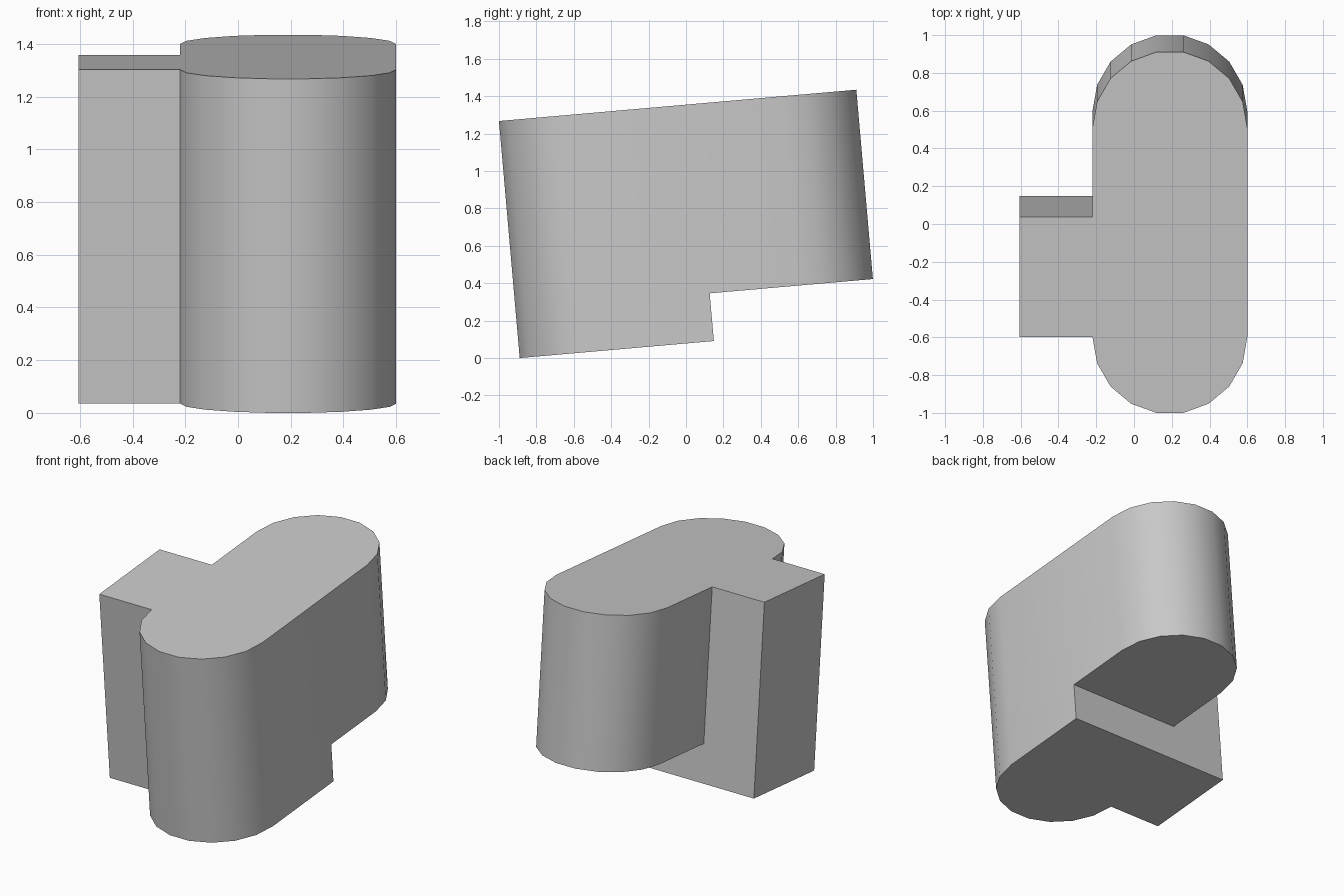
import bpy, bmesh, math
from mathutils import Matrix

cube = bpy.data.objects.get("Cube")
if cube:
    bpy.data.objects.remove(cube, do_unlink=True)

TILT = math.radians(5)
LENGTH, HEIGHT, RADIUS, MID_X = 1.918, 1.272, 0.41, 0.19
STEP_Y, STEP_Z = 1.042, 0.256      # where the underside is cut away
BLOCK_X = -0.605
SEGMENTS = 9

grey = bpy.data.materials.new("light grey")
grey.use_nodes = True
colour = (0.58, 0.58, 0.58, 1)
grey.diffuse_color = colour
grey.node_tree.nodes["Principled BSDF"].inputs["Base Color"].default_value = colour


def prism(name, outline, bottom, top):
    """Extrude a flat outline straight up into a solid."""
    bm = bmesh.new()
    face = bm.faces.new([bm.verts.new((x, y, bottom)) for x, y in outline])
    new = bmesh.ops.extrude_face_region(bm, geom=[face], use_keep_orig=True)["geom"]
    verts = [v for v in new if isinstance(v, bmesh.types.BMVert)]
    bmesh.ops.translate(bm, verts=verts, vec=(0, 0, top - bottom))
    bmesh.ops.recalc_face_normals(bm, faces=bm.faces)
    mesh = bpy.data.meshes.new(name)
    bm.to_mesh(mesh)
    bm.free()
    mesh.materials.append(grey)
    obj = bpy.data.objects.new(name, mesh)
    bpy.context.collection.objects.link(obj)
    return obj


def half_round(centre_y, start):
    """Points of a half circle, counter-clockwise from the start angle."""
    return [(MID_X + RADIUS * math.cos(a), centre_y + RADIUS * math.sin(a))
            for a in (start + math.pi * i / SEGMENTS for i in range(SEGMENTS + 1))]


# Rounded slab with a square block on its right side
inset = RADIUS * math.cos(math.pi / SEGMENTS / 2)
outline = half_round(inset, math.pi) + half_round(LENGTH - inset, 0)
outline += [(MID_X - RADIUS, STEP_Y), (BLOCK_X, STEP_Y), (BLOCK_X, inset)]
body = prism("stepped_body", outline, 0, HEIGHT)

# Cut away the underside behind the block
cutter = prism("step_cutter", [(-1, STEP_Y), (1, STEP_Y), (1, 3), (-1, 3)], -1, STEP_Z)
cutter.hide_render = True
cut = body.modifiers.new("step", "BOOLEAN")
cut.operation, cut.solver, cut.object = "DIFFERENCE", "EXACT", cutter
bpy.ops.object.select_all(action="DESELECT")
bpy.context.view_layer.objects.active = body
body.select_set(True)
bpy.ops.object.modifier_apply(modifier=cut.name)
bpy.data.objects.remove(cutter, do_unlink=True)

# Lean the whole body backwards and keep its lowest edge on the ground
shift = Matrix.Translation((0, HEIGHT * math.sin(TILT) - 1, 0))
body.data.transform(shift @ Matrix.Rotation(TILT, 4, "X"))
bpy.ops.object.shade_smooth_by_angle(angle=math.radians(30))
